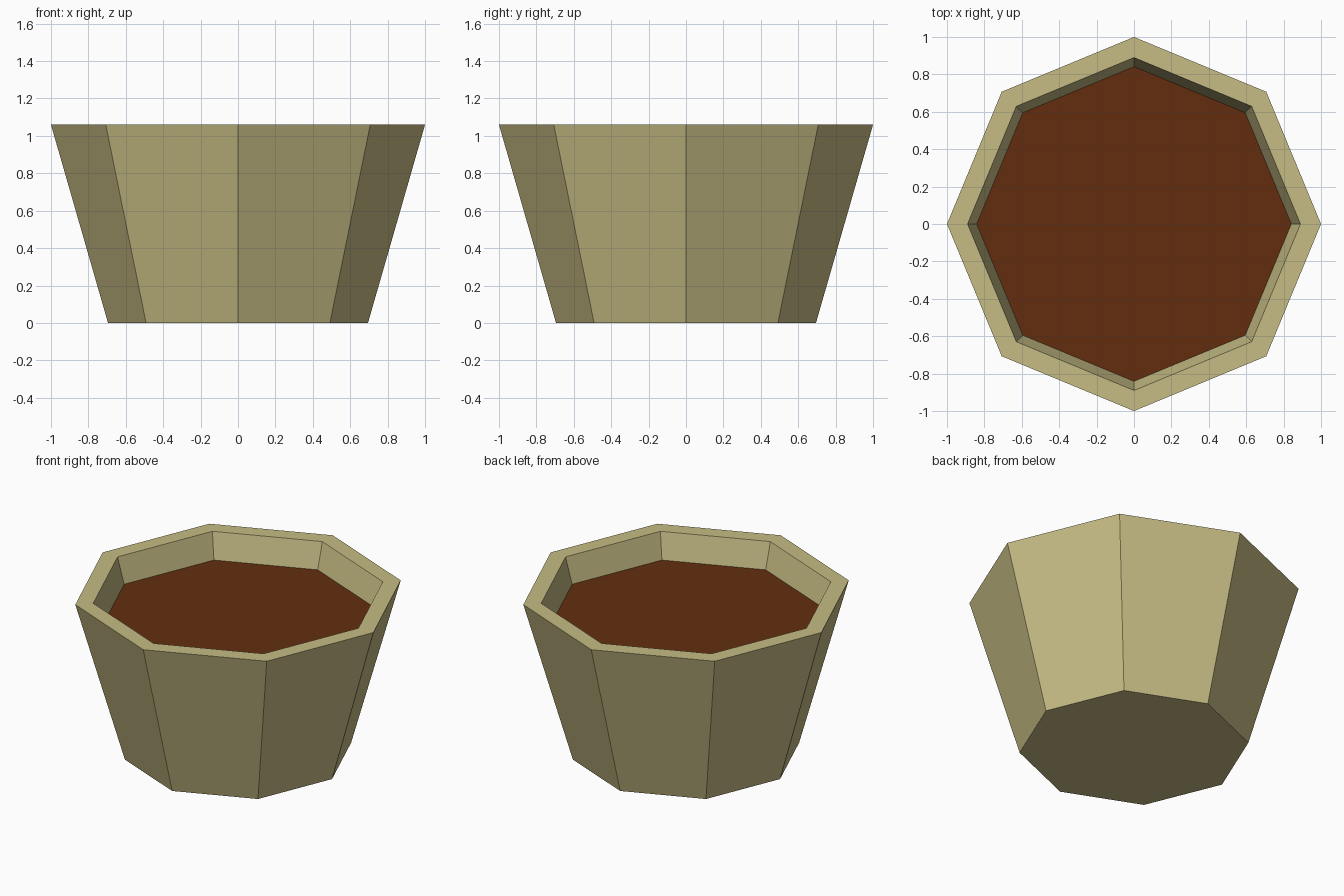
import bpy
import bmesh
from math import cos, sin, tau

SIDES = 8

old = bpy.data.objects.get("Cube")
if old:
    bpy.data.objects.remove(old, do_unlink=True)


def material(name, rgb):
    mat = bpy.data.materials.new(name)
    mat.use_nodes = True
    mat.diffuse_color = (*rgb, 1)
    mat.node_tree.nodes["Principled BSDF"].inputs["Base Color"].default_value = (*rgb, 1)
    return mat


def lathe(name, profile, mat):
    """Spin (radius, height) points into a flat-sided solid, capped at both ends."""
    bm = bmesh.new()
    rings = [[bm.verts.new((r * cos(tau * i / SIDES), r * sin(tau * i / SIDES), z))
              for i in range(SIDES)] for r, z in profile]
    for low, high in zip(rings, rings[1:]):
        for i in range(SIDES):
            j = (i + 1) % SIDES
            bm.faces.new((low[i], low[j], high[j], high[i]))
    bm.faces.new(rings[0][::-1])
    bm.faces.new(rings[-1])
    bmesh.ops.recalc_face_normals(bm, faces=bm.faces)
    mesh = bpy.data.meshes.new(name)
    bm.to_mesh(mesh)
    bm.free()
    mesh.materials.append(mat)
    obj = bpy.data.objects.new(name, mesh)
    bpy.context.collection.objects.link(obj)
    return obj


clay = material("pale olive clay", (0.565, 0.503, 0.231))
earth = material("dark brown soil", (0.125, 0.027, 0.0045))

# Tapered pot: outer wall, flat rim, inner wall and inner floor
lathe("pot", [(0.695, 0), (1, 1.06), (0.89, 1.06), (0.62, 0.12)], clay)

# Soil filling the pot to just below the rim
lathe("soil", [(0.63, 0.13), (0.842, 0.89)], earth)
